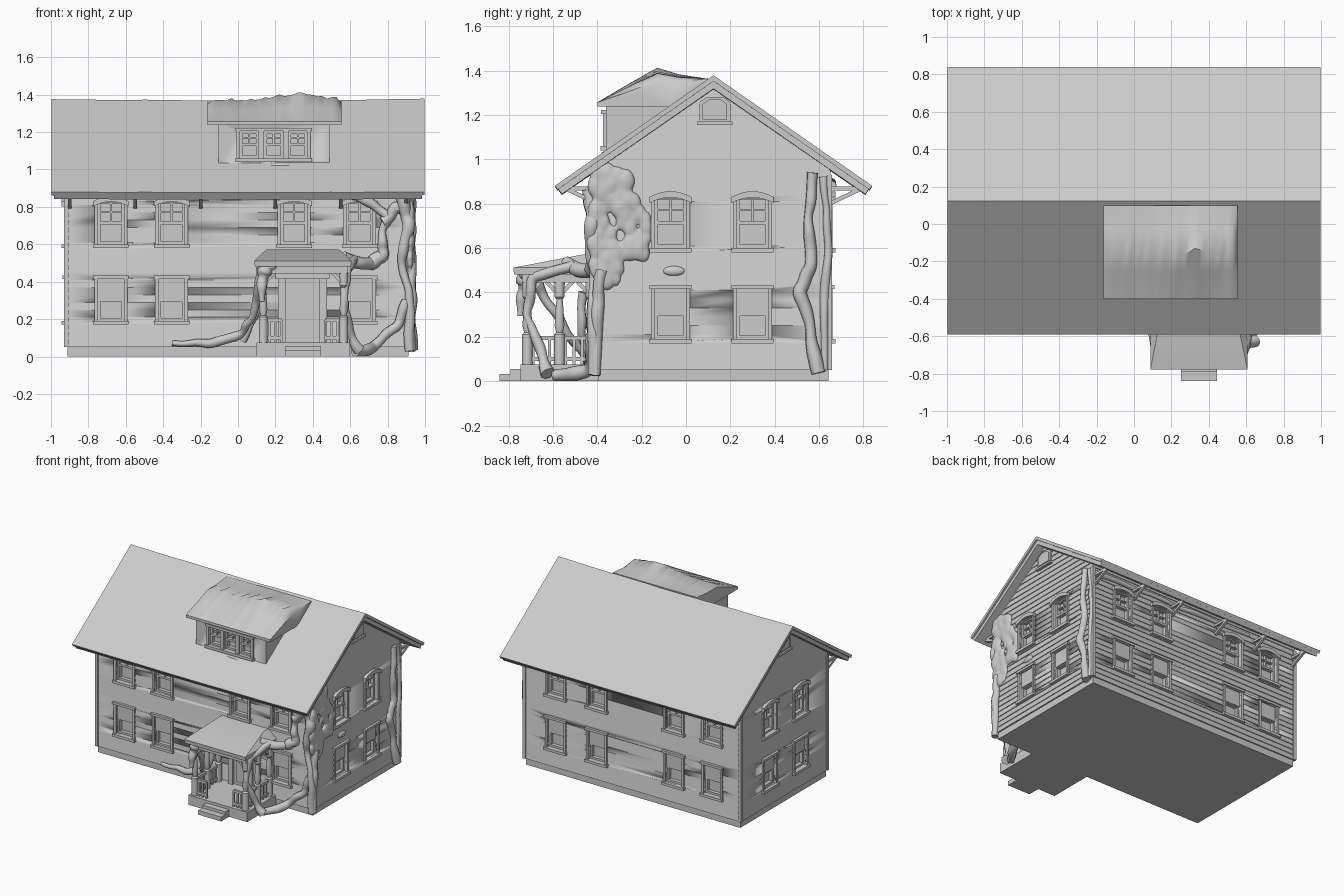
import bpy, bmesh, math, random
from mathutils import Matrix, Vector

if "Cube" in bpy.data.objects:
    bpy.data.objects.remove(bpy.data.objects["Cube"])

random.seed(4)
T, R = Matrix.Translation, Matrix.Rotation
I = Matrix.Identity(4)
MID, HX, HY, SLOPE = 0.124, 0.917, 0.523, 0.695   # ridge y, wall half sizes, roof pitch


def finish(name, bm, angle=35):
    bmesh.ops.recalc_face_normals(bm, faces=bm.faces)
    me = bpy.data.meshes.new(name)
    bm.to_mesh(me)
    bm.free()
    ob = bpy.data.objects.new(name, me)
    bpy.context.collection.objects.link(ob)
    activate(ob)
    bpy.ops.object.shade_smooth_by_angle(angle=math.radians(angle))
    return ob


def activate(ob):
    bpy.ops.object.select_all(action='DESELECT')
    ob.select_set(True)
    bpy.context.view_layer.objects.active = ob


def box(bm, x0, x1, y0, y1, z0, z1, M=I):
    c = Vector((x0 + x1, y0 + y1, z0 + z1)) / 2
    bmesh.ops.create_cube(bm, size=1, matrix=M @ T(c) @ Matrix.Diagonal((x1 - x0, y1 - y0, z1 - z0, 1)))


def loft(bm, rings, M=I):
    rows = [[bm.verts.new(M @ Vector(p)) for p in r] for r in rings]
    n = len(rows[0])
    for a, b in zip(rows, rows[1:]):
        for i in range(n):
            bm.faces.new((a[i], a[(i + 1) % n], b[(i + 1) % n], b[i]))
    bm.faces.new(rows[0])
    bm.faces.new(rows[-1])


def beam(bm, a, b, t):
    a, b = Vector(a), Vector(b)
    q = (b - a).to_track_quat('Z', 'Y').to_matrix().to_4x4()
    bmesh.ops.create_cube(bm, size=1, matrix=T((a + b) / 2) @ q @ Matrix.Diagonal((t, t, (b - a).length, 1)))


# Clapboard walls: stacked courses, each flaring at its lower edge
def wall_ring(z, o):
    hx, hy = HX + o, min(HY, (1.335 - z) / SLOPE) + o
    return [(-hx, MID - hy, z), (hx, MID - hy, z), (hx, MID + hy, z), (-hx, MID + hy, z)]


rings = []
for i in range(32):
    z = 0.05 + i * 0.04
    rings += [wall_ring(z, 0.006), wall_ring(z + 0.04, 0)]
bm = bmesh.new()
loft(bm, rings)
walls = finish("clapboard_walls", bm, 20)

bm = bmesh.new()
box(bm, -0.105, 0.49, -0.36, 0, 1.0, 1.25)
dormer = finish("dormer_walls", bm)

# Windows; each wall has a frame with local x along the wall and y pointing inward
cut = bmesh.new()


def window(bm, M, u, z0, z1, w, style):
    a, b, mid = u - w / 2, u + w / 2, (z0 + z1) / 2
    box(cut, a, b, -0.03, 0.04, z0, z1, M)
    for x in (a, b - 0.014):
        box(bm, x, x + 0.014, 0.014, 0.042, z0, z1, M)
    for z in (z0, mid - 0.008, z1 - 0.014):
        box(bm, a, b, 0.012, 0.042, z, z + 0.015, M)
    if style == "blind":
        box(bm, a, b, 0.006, 0.042, mid, z1, M)
    else:
        box(bm, u - 0.005, u + 0.005, 0.02, 0.042, mid, z1, M)
        box(bm, a, b, 0.02, 0.042, (mid + z1) / 2 - 0.004, (mid + z1) / 2 + 0.004, M)
    for x in (a - 0.018, b):
        box(bm, x, x + 0.018, -0.014, 0.01, z0, z1, M)
    box(bm, a - 0.025, b + 0.025, -0.026, 0.012, z0 - 0.02, z0, M)
    if style == "arch":
        rows = []
        for k in range(9):
            t = k / 4 - 1
            x, z = u + t * (w / 2 + 0.025), z1 + 0.026 * (1 - t * t)
            rows.append([(x, -0.026, z - 0.028), (x, -0.026, z), (x, 0.01, z), (x, 0.01, z - 0.028)])
        loft(bm, rows, M)
        box(bm, a, b, -0.012, 0.01, z1 - 0.006, z1 + 0.006, M)
    else:
        box(bm, a - 0.025, b + 0.025, -0.022, 0.01, z1, z1 + 0.018, M)


front = T((0, MID - HY, 0))
back = T((0, MID + HY, 0)) @ R(math.pi, 4, 'Z')
right = T((HX, 0, 0)) @ R(math.pi / 2, 4, 'Z')
left = T((-HX, 0, 0)) @ R(-math.pi / 2, 4, 'Z')
cols = (-0.68, -0.355, 0.30, 0.65)
for name, M, us in (("front", front, cols), ("back", back, [-c for c in cols]),
                    ("right", right, (-0.07, 0.30)), ("left", left, (0.07, -0.30))):
    bm = bmesh.new()
    for u in us:
        window(bm, M, u, 0.60, 0.83, 0.14, "arch")
        if not (name == "front" and u == 0.30):
            window(bm, M, u, 0.19, 0.415, 0.14, "blind")
    if name in ("right", "left"):           # attic vent with sloped top
        u = 0.13 if name == "right" else -0.13
        for s, d in ((1, -0.012), (0.78, -0.02)):
            pts = [(-0.07, -0.055), (0.07, -0.055), (0.07, 0.035), (0.035, 0.06), (-0.035, 0.06), (-0.07, 0.035)]
            loft(bm, [[(u + p * s, y, 1.222 + q * s) for p, q in pts] for y in (d, 0.01)], M)
        box(bm, u - 0.08, u + 0.08, -0.025, 0.01, 1.155, 1.17, M)
    finish(name + "_windows", bm)
bm = bmesh.new()
for u in (0.06, 0.19, 0.32):
    window(bm, T((0, -0.36, 0)), u, 1.06, 1.205, 0.10, "plain")
finish("dormer_windows", bm)

# Recess the window openings
cutter = finish("window_cutter", cut)
cutter.hide_render = True
for ob in (walls, dormer):
    activate(ob)
    m = ob.modifiers.new("openings", 'BOOLEAN')
    m.operation, m.solver, m.object = 'DIFFERENCE', 'EXACT', cutter
    bpy.ops.object.modifier_apply(modifier=m.name)
bpy.data.objects.remove(cutter)

# Foundation and corner boards
bm = bmesh.new()
box(bm, -0.912, 0.912, MID - HY + 0.004, MID + HY - 0.004, 0, 0.055)
finish("foundation", bm)
bm = bmesh.new()
for x in (-HX, HX):
    for y in (MID - HY, MID + HY):
        box(bm, x - 0.012, x + 0.012, y - 0.012, y + 0.012, 0.05, 0.93)
finish("corner_boards", bm)


# Main roof: slightly sagging covering over a thinner board layer
def roof(name, hx, e, top, thick, dy):
    rows = []
    for k in range(25):
        x = -hx + 2 * hx * k / 24
        sag = -0.008 * math.cos(x * math.pi / 2) + random.uniform(-0.002, 0.002)
        z, ze = top + sag, top - SLOPE * e + sag * 0.4
        rows.append([(x, MID - e, ze), (x, MID, z), (x, MID + e, ze),
                     (x, MID + e - dy, ze - thick + dy * SLOPE), (x, MID, z - thick), (x, MID - e + dy, ze - thick + dy * SLOPE)])
    bm = bmesh.new()
    loft(bm, rows)
    finish(name, bm)


roof("roof_covering", 0.998, 0.715, 1.377, 0.026, 0.012)
roof("roof_boards", 0.985, 0.70, 1.353, 0.035, 0.016)

# Eave brackets
bm = bmesh.new()
for s in (-1, 1):
    for x in (-0.9, -0.55, -0.2, 0.2, 0.55, 0.9):
        beam(bm, (x, MID + s * HY, 0.80), (x, MID + s * 0.66, 0.865), 0.018)
        beam(bm, (x, MID + s * HY, 0.868), (x, MID + s * 0.66, 0.868), 0.018)
finish("eave_brackets", bm)

# Worn dormer roof
rows = []
for k in range(29):
    x = -0.163 + 0.716 * k / 28
    end = k in (0, 28)
    j = 0 if end else random.uniform(-0.009, 0.009)
    c = 1.35 if end else 1.372 + 0.036 * math.exp(-((x - 0.33) / 0.16) ** 2) + j
    rows.append([(x, -0.40, 1.237), (x, -0.40, 1.257), (x, -0.25, 1.257 + (c - 1.257) * 0.55 + j / 2),
                 (x, -0.14 + 2 * j, c), (x, -0.03, (c + 1.36) / 2 - 0.004), (x, 0.10, 1.363), (x, 0.10, 1.32), (x, -0.08, 1.237)])
bm = bmesh.new()
loft(bm, rows)
finish("dormer_roof", bm, 45)

# Oval ornaments below the dormer and between the side windows
bm = bmesh.new()
for c, s in (((0.23, -0.365, 1.018), (0.085, 0.02, 0.018)), ((0.918, -0.055, 0.497), (0.015, 0.05, 0.022))):
    bmesh.ops.create_uvsphere(bm, u_segments=20, v_segments=10, radius=1, matrix=T(c) @ Matrix.Diagonal((*s, 1)))
finish("oval_ornaments", bm)

# Door with frame and panel
bm = bmesh.new()
box(bm, 0.255, 0.435, -0.41, -0.38, 0.07, 0.42)
for x in (0.215, 0.435):
    box(bm, x, x + 0.04, -0.43, -0.39, 0.07, 0.43)
box(bm, 0.20, 0.49, -0.44, -0.39, 0.415, 0.455)
box(bm, 0.28, 0.41, -0.418, -0.40, 0.10, 0.39)
finish("front_door", bm)

# Porch deck, steps and hipped roof
bm = bmesh.new()
box(bm, 0.10, 0.60, -0.745, -0.39, 0, 0.075)
box(bm, 0.25, 0.445, -0.79, -0.74, 0, 0.055)
box(bm, 0.25, 0.445, -0.84, -0.74, 0, 0.033)
finish("porch_deck_and_steps", bm)
bm = bmesh.new()
box(bm, 0.11, 0.585, -0.74, -0.39, 0.445, 0.485)
loft(bm, [[(x0, y, z), (x1, y, z), (x1, -0.39, z), (x0, -0.39, z)] for x0, x1, y, z in
          ((0.09, 0.605, -0.775, 0.482), (0.088, 0.607, -0.778, 0.512), (0.15, 0.54, -0.46, 0.572))])
finish("porch_roof", bm)

# Turned posts with brackets, rails and balusters
posts = bmesh.new()
prof = ((0.07, 0.024), (0.21, 0.024), (0.22, 0.015), (0.25, 0.022), (0.32, 0.018), (0.37, 0.014), (0.38, 0.022), (0.45, 0.024))
for x in (0.135, 0.565):
    for y in (-0.715, -0.57, -0.43):
        loft(posts, [[(x + r * math.cos(a * math.pi / 6), y + r * math.sin(a * math.pi / 6), z) for a in range(12)] for z, r in prof])
        for s in (-1, 1):
            beam(posts, (x, y, 0.385), (x, max(-0.73, min(-0.4, y + s * 0.06)), 0.45), 0.018)
    s = 1 if x < 0.3 else -1
    beam(posts, (x, -0.715, 0.385), (x + s * 0.06, -0.715, 0.45), 0.018)
finish("porch_posts", posts)
rail = bmesh.new()
for z in (0.10, 0.195):
    for x in (0.135, 0.565):
        beam(rail, (x, -0.715, z), (x, -0.41, z), 0.018)
    for a, b in ((0.135, 0.235), (0.465, 0.565)):
        beam(rail, (a, -0.715, z), (b, -0.715, z), 0.018)
for x in (0.135, 0.565):
    for k in range(8):
        beam(rail, (x, -0.69 + k * 0.037, 0.07), (x, -0.69 + k * 0.037, 0.195), 0.013)
for x in (0.17, 0.2, 0.235, 0.465, 0.5, 0.53):
    beam(rail, (x, -0.715, 0.07), (x, -0.715, 0.195), 0.013)
finish("porch_railing", rail)


# Climbing vines: wobbly tubes along short paths of (x, y, z, radius)
def vines(name, paths):
    cu = bpy.data.curves.new(name, 'CURVE')
    cu.dimensions, cu.bevel_depth, cu.bevel_resolution = '3D', 1, 2
    cu.use_fill_caps, cu.resolution_u = True, 3
    for path in paths:
        pts = []
        for a, b in zip(path, path[1:]):
            for t in (0, 0.33, 0.66):
                p = Vector(a).lerp(Vector(b), t)
                pts.append([p[i] + random.uniform(-0.009, 0.009) for i in range(3)] + [p[3] * random.uniform(0.75, 1.25)])
        pts.append(path[-1])
        sp = cu.splines.new('NURBS')
        sp.points.add(len(pts) - 1)
        sp.use_endpoint_u, sp.order_u = True, 3
        for q, p in zip(sp.points, pts):
            q.co, q.radius = (p[0], p[1], max(p[2], p[3]), 1), p[3]
    ob = bpy.data.objects.new(name, cu)
    bpy.context.collection.objects.link(ob)
    activate(ob)
    bpy.ops.object.convert(target='MESH')
    bpy.ops.object.shade_smooth()


vines("front_vines", [
    [(0.91, -0.42, 0.02, 0.035), (0.92, -0.42, 0.3, 0.028), (0.88, -0.42, 0.5, 0.025), (0.91, -0.42, 0.7, 0.035), (0.88, -0.43, 0.86, 0.04)],
    [(0.62, -0.60, 0.02, 0.035), (0.72, -0.44, 0.05, 0.025), (0.85, -0.42, 0.16, 0.022), (0.9, -0.42, 0.3, 0.025)],
    [(0.57, -0.55, 0.53, 0.025), (0.7, -0.43, 0.49, 0.035), (0.78, -0.42, 0.54, 0.03), (0.77, -0.42, 0.66, 0.025), (0.8, -0.42, 0.76, 0.03), (0.68, -0.42, 0.84, 0.025), (0.58, -0.42, 0.85, 0.012)],
    [(0.78, -0.42, 0.72, 0.03), (0.85, -0.42, 0.80, 0.03), (0.91, -0.42, 0.76, 0.025)],
    [(0.64, -0.62, 0.02, 0.03), (0.6, -0.66, 0.15, 0.022), (0.57, -0.72, 0.3, 0.022), (0.58, -0.7, 0.46, 0.022), (0.62, -0.5, 0.52, 0.025)],
    [(-0.36, -0.42, 0.07, 0.012), (-0.15, -0.43, 0.07, 0.025), (0.0, -0.44, 0.10, 0.022), (0.07, -0.52, 0.2, 0.02), (0.11, -0.62, 0.36, 0.022), (0.13, -0.7, 0.48, 0.03)],
    [(0.02, -0.44, 0.08, 0.02), (0.1, -0.48, 0.22, 0.02), (0.12, -0.46, 0.4, 0.025)],
    [(0.12, -0.74, 0.30, 0.012), (0.125, -0.735, 0.40, 0.03), (0.14, -0.73, 0.47, 0.04), (0.2, -0.72, 0.5, 0.025)]])
vines("side_and_back_vines", [
    [(0.925, 0.59, 0.03, 0.03), (0.925, 0.56, 0.25, 0.025), (0.93, 0.5, 0.4, 0.032), (0.925, 0.57, 0.52, 0.026), (0.925, 0.55, 0.75, 0.022), (0.925, 0.57, 0.94, 0.025)],
    [(0.925, 0.63, 0.05, 0.02), (0.92, 0.63, 0.4, 0.022), (0.92, 0.64, 0.7, 0.02), (0.92, 0.62, 0.92, 0.02)],
    [(0.925, -0.40, 0.03, 0.025), (0.925, -0.41, 0.3, 0.025), (0.925, -0.38, 0.5, 0.03)],
    [(0.9, 0.655, 0.88, 0.025), (0.4, 0.655, 0.9, 0.015), (0.0, 0.655, 0.89, 0.02), (-0.5, 0.655, 0.9, 0.012)]])

# Ivy mat on the right wall: flattened lumps fused together
bm = bmesh.new()
for k in range(75):
    z = random.uniform(0.46, 0.94)
    edge = -0.15 - 0.42 * abs(z - 0.66) if z > 0.56 else -0.3
    y, r = random.uniform(-0.42, edge), random.uniform(0.025, 0.042)
    bmesh.ops.create_icosphere(bm, subdivisions=2, radius=1,
                               matrix=T((0.92, y, z)) @ Matrix.Diagonal((r * 0.65, r, r * 1.4, 1)))
ivy = finish("side_ivy", bm, 180)
m = ivy.modifiers.new("fuse", 'REMESH')
m.mode, m.voxel_size, m.use_smooth_shade = 'VOXEL', 0.009, True
m = ivy.modifiers.new("soften", 'SMOOTH')
m.iterations = 4
